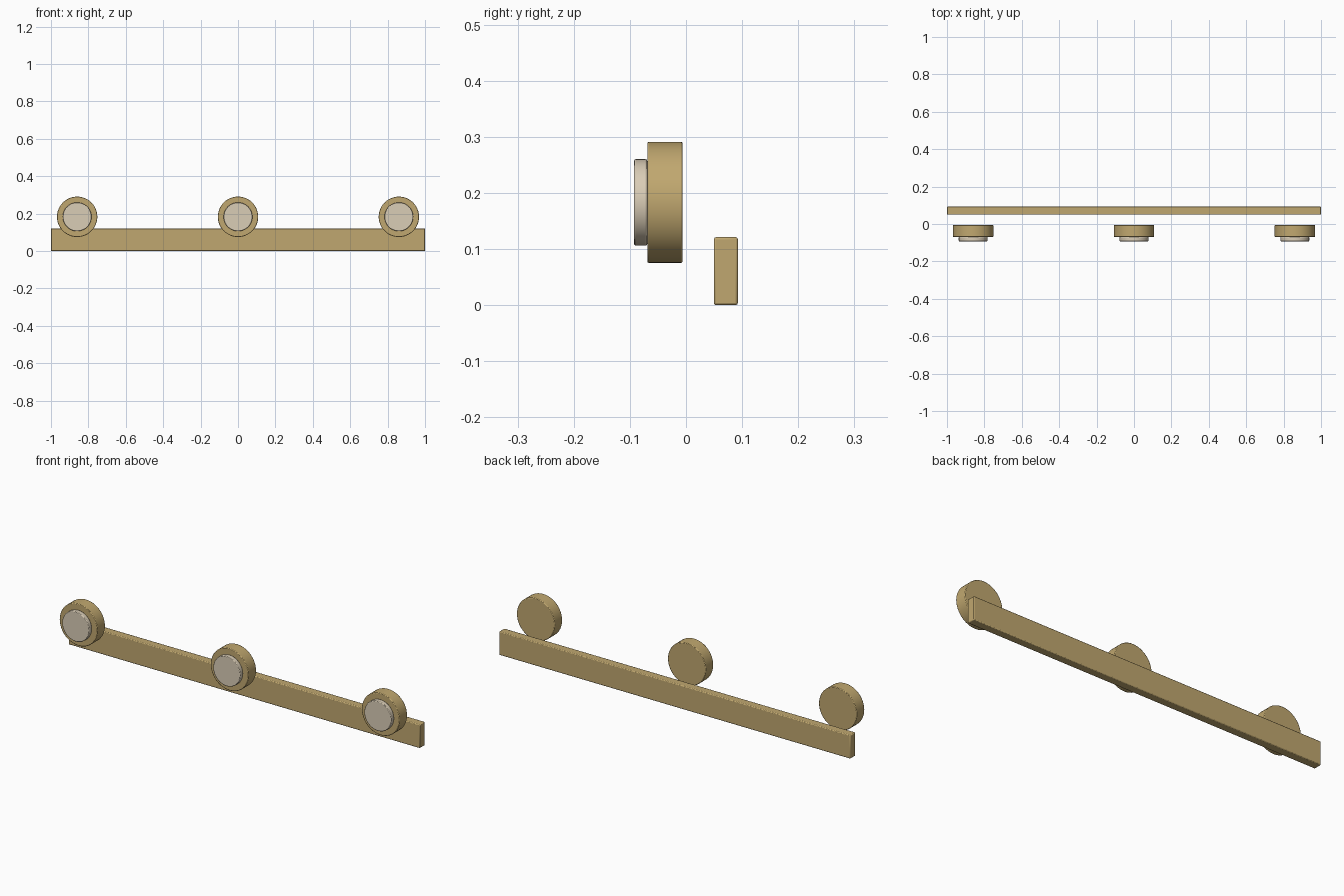
import bpy
import math

cube = bpy.data.objects.get("Cube")
if cube:
    bpy.data.objects.remove(cube, do_unlink=True)


def make_material(name, color):
    mat = bpy.data.materials.new(name)
    mat.use_nodes = True
    mat.diffuse_color = color
    mat.node_tree.nodes["Principled BSDF"].inputs["Base Color"].default_value = color
    return mat


brass = make_material("brass", (0.53, 0.39, 0.16, 1))
cream = make_material("cream", (0.70, 0.61, 0.47, 1))


def finish(obj, name, mat, bevel):
    """Name, colour, round the edges and smooth the active object."""
    obj.name = name
    obj.data.materials.append(mat)
    mod = obj.modifiers.new("rounded_edges", "BEVEL")
    mod.width = bevel
    mod.segments = 2
    mod.limit_method = "ANGLE"
    bpy.ops.object.shade_smooth_by_angle(angle=math.radians(50))


def disc(name, mat, x, y_front, y_back, radius):
    bpy.ops.mesh.primitive_cylinder_add(
        vertices=48, radius=radius, depth=y_back - y_front,
        location=(x, (y_front + y_back) / 2, 0.183),
        rotation=(math.pi / 2, 0, 0))
    finish(bpy.context.object, name, mat, 0.003)


# Long backing rail
bpy.ops.mesh.primitive_cube_add(size=1, location=(0, 0.071, 0.0605))
rail = bpy.context.object
rail.scale = (2, 0.043, 0.121)
bpy.ops.object.transform_apply(location=False, rotation=False, scale=True)
finish(rail, "rail", brass, 0.004)

# Three round knobs, each with a pale cap on its front
for side, x in (("right", -0.86), ("centre", 0), ("left", 0.86)):
    disc(side + "_knob", brass, x, -0.069, -0.006, 0.108)
    disc(side + "_cap", cream, x, -0.0925, -0.069, 0.077)
